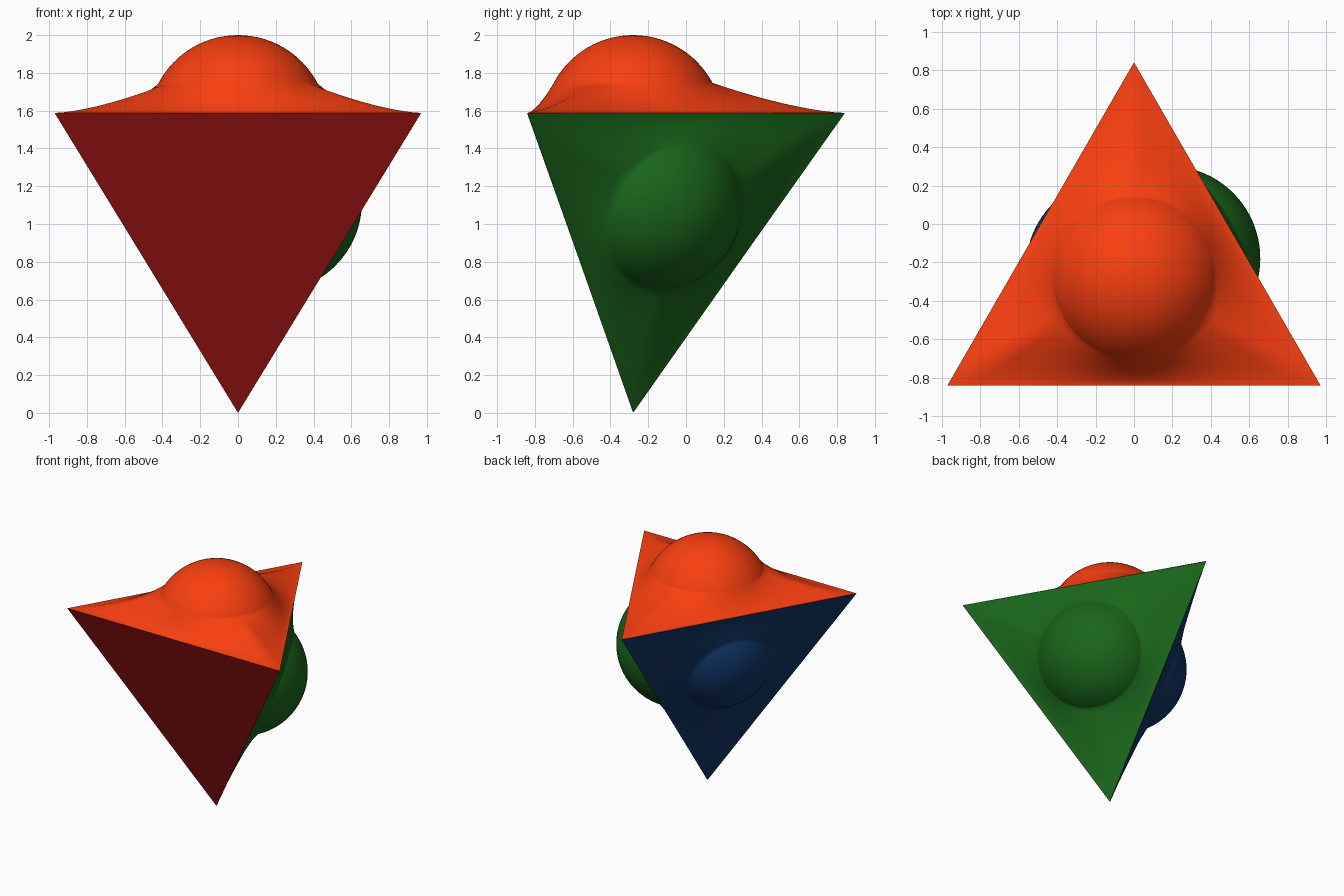
import bpy, math
from mathutils import Vector

if "Cube" in bpy.data.objects:
    bpy.data.objects.remove(bpy.data.objects["Cube"])

S = 0.97                      # half the edge of the regular tetrahedron
INR = S / math.sqrt(3)        # inradius of one face
TOP = 1.588
TIP = Vector((0, -0.28, 0))
LEFT = Vector((-S, -0.84, TOP))
RIGHT = Vector((S, -0.84, TOP))
BACK = Vector((0, 0.84, TOP))
CENTRE = (TIP + LEFT + RIGHT + BACK) / 4
RAYS, CAP, SKIRT = 96, 18, 14


def add_object(name, verts, faces, color):
    me = bpy.data.meshes.new(name)
    me.from_pydata(verts, [], faces)
    ob = bpy.data.objects.new(name, me)
    bpy.context.collection.objects.link(ob)
    mat = bpy.data.materials.new(name + "_colour")
    mat.diffuse_color = (*color, 1)
    mat.use_nodes = True
    mat.node_tree.nodes["Principled BSDF"].inputs["Base Color"].default_value = mat.diffuse_color
    me.materials.append(mat)
    return ob


def domed_face(name, a, b, c, radius, depth, rim, color):
    """Triangle with a ball cap in the middle and a skirt easing out to the edges."""
    mid = (a + b + c) / 3
    n = (b - a).cross(c - a).normalized()
    if n.dot(mid - CENTRE) < 0:
        n = -n
    u = (a - mid).normalized()
    v = n.cross(u)
    rim_h = math.sqrt(radius**2 - rim**2) - depth
    verts, faces = [mid + n * (radius - depth)], []
    for i in range(1, CAP + SKIRT + 1):
        for j in range(RAYS):
            t = 2 * math.pi * j / RAYS
            edge = INR / math.cos(t % (2 * math.pi / 3) - math.pi / 3)
            if i <= CAP:
                r = rim * math.sin(math.pi / 2 * i / CAP) if i < CAP else rim
                h = math.sqrt(radius**2 - r**2) - depth
            else:
                k = (i - CAP) / SKIRT
                r = rim + (edge - rim) * k
                h = rim_h * (1 - k) ** 1.5
            verts.append(mid + u * (r * math.cos(t)) + v * (r * math.sin(t)) + n * h)
    for j in range(RAYS):
        k = (j + 1) % RAYS
        faces.append((0, 1 + j, 1 + k))
        for i in range(CAP + SKIRT - 1):
            p, q = 1 + i * RAYS, 1 + (i + 1) * RAYS
            faces.append((p + j, q + j, q + k, p + k))
    ob = add_object(name, verts, faces, color)
    bpy.context.view_layer.objects.active = ob
    ob.select_set(True)
    bpy.ops.object.shade_smooth_by_angle(angle=math.radians(50))
    ob.select_set(False)


# Three domed sides, each bulging less than the last
domed_face("top_face", LEFT, RIGHT, BACK, 0.475, 0.063, 0.42, (0.95, 0.05, 0.005))
domed_face("right_face", RIGHT, BACK, TIP, 0.48, 0.18, 0.405, (0.01, 0.13, 0.01))
domed_face("left_face", BACK, LEFT, TIP, 0.475, 0.29, 0.34, (0.005, 0.035, 0.13))

# Flat front side
add_object("front_face", [LEFT, TIP, RIGHT], [(0, 1, 2)], (0.3, 0.006, 0.006))
